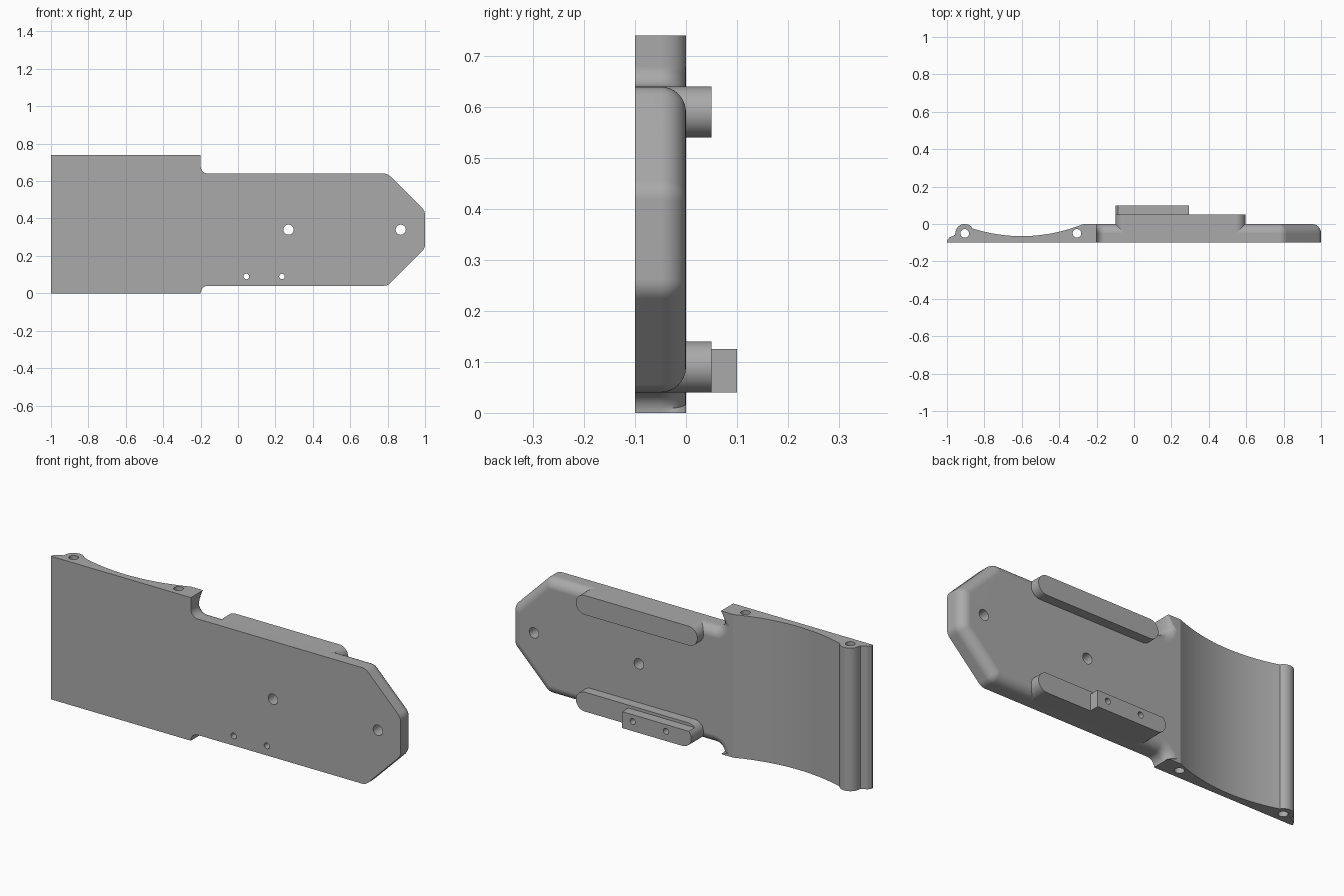
import bpy, bmesh, math
from mathutils import Vector

cube = bpy.data.objects.get("Cube")
if cube:
    bpy.data.objects.remove(cube, do_unlink=True)

grey = bpy.data.materials.new("plain grey")
grey.use_nodes = True
grey.diffuse_color = (0.4, 0.4, 0.4, 1)
grey.node_tree.nodes["Principled BSDF"].inputs["Base Color"].default_value = (0.4, 0.4, 0.4, 1)


def loft(name, rings):
    """Closed solid through rings of equal point count."""
    bm = bmesh.new()
    rows = [[bm.verts.new(p) for p in ring] for ring in rings]
    n = len(rows[0])
    for a, b in zip(rows, rows[1:]):
        for i in range(n):
            j = (i + 1) % n
            bm.faces.new((a[i], a[j], b[j], b[i]))
    bm.faces.new(rows[0])
    bm.faces.new(rows[-1])
    bmesh.ops.recalc_face_normals(bm, faces=bm.faces)
    mesh = bpy.data.meshes.new(name)
    bm.to_mesh(mesh)
    bm.free()
    obj = bpy.data.objects.new(name, mesh)
    bpy.context.collection.objects.link(obj)
    mesh.materials.append(grey)
    return obj


def extrude_y(name, pts, y0, y1):
    return loft(name, [[(x, y, z) for x, z in pts] for y in (y0, y1)])


def extrude_z(name, pts, z0, z1):
    return loft(name, [[(x, y, z) for x, y in pts] for z in (z0, z1)])


def arc(cx, cy, r, a0, a1, n):
    angles = [math.radians(a0 + (a1 - a0) * i / n) for i in range(n + 1)]
    return [(cx + r * math.cos(a), cy + r * math.sin(a)) for a in angles]


def circle(cx, cy, r, n=32):
    return arc(cx, cy, r, 0, 360, n)[:-1]


def select(obj):
    bpy.ops.object.select_all(action='DESELECT')
    obj.select_set(True)
    bpy.context.view_layer.objects.active = obj


def finish(obj, cutters=()):
    """Drill the holes, then smooth the curved faces."""
    select(obj)
    for cutter in cutters:
        mod = obj.modifiers.new("hole", 'BOOLEAN')
        mod.operation = 'DIFFERENCE'
        mod.solver = 'EXACT'
        mod.object = cutter
        bpy.ops.object.modifier_apply(modifier=mod.name)
    bpy.ops.object.shade_smooth_by_angle(angle=math.radians(30))
    mod = obj.modifiers.new("flat face normals", 'WEIGHTED_NORMAL')
    mod.keep_sharp = True


# Drills: two large and two small across the plate, two pin holes along z
large = [extrude_y("large_drill", circle(x, 0.34, 0.027), -0.2, 0.2) for x in (0.27, 0.87)]
small = [extrude_y("small_drill", circle(x, 0.09, 0.015), -0.2, 0.2) for x in (0.045, 0.235)]
pins = [extrude_z("pin_drill", circle(x, -0.05, 0.023), -0.1, 0.9) for x in (-0.905, -0.305)]

# Plate outline with notches and softened nose corners
nose = [(0.8, 0.04), (1, 0.24), (1, 0.44), (0.8, 0.64)]
path = [(-0.16, 0.04)] + nose + [(-0.16, 0.64)]
outline = [(-0.27, 0)] + arc(-0.16, 0, 0.04, 180, 90, 8)
for before, corner, after in zip(path, path[1:], path[2:]):
    p, c, q = Vector(before), Vector(corner), Vector(after)
    s = c + (p - c).normalized() * 0.022
    e = c + (q - c).normalized() * 0.022
    for k in range(6):
        t = k / 5
        outline.append(tuple(s * (1 - t) ** 2 + c * 2 * t * (1 - t) + e * t * t))
outline += arc(-0.16, 0.68, 0.04, 270, 180, 8) + [(-0.2, 0.74), (-0.27, 0.74)]
fixed = {0, 1, len(outline) - 1, len(outline) - 2}


def inset(points, d):
    """Move points inward, keeping the square corners of the wide end."""
    result = []
    for i, p in enumerate(points):
        p = Vector(p)
        if i not in fixed:
            u = (p - Vector(points[i - 1])).normalized()
            v = (Vector(points[(i + 1) % len(points)]) - p).normalized()
            m = Vector((-u.y, u.x)) + Vector((-v.y, v.x))
            p = p + m * d / (1 + u.dot(v))
        result.append(p)
    return result


# Narrow plate with rounded back edge
radius = 0.05
rings = [[(x, -0.1, z) for x, z in outline]]
for k in range(9):
    t = math.pi / 2 * k / 8
    y = -radius + radius * math.sin(t)
    rings.append([(x, y, z) for x, z in inset(outline, radius * (1 - math.cos(t)))])
finish(loft("narrow_plate", rings), large + small)

# Wide end with hollowed back and pin boss
hollow = [(-0.865 + 0.595 * i / 32) for i in range(33)]
profile = [(-1, -0.1), (-1, -0.09), (-0.987, -0.072), (-0.968, -0.064), (-0.958, -0.058)]
profile += arc(-0.905, -0.05, 0.05, 180, 42, 14)
profile += [(x, min(0, -0.065 + (x + 0.6) ** 2 / 1.68)) for x in hollow]
profile += [(-0.27, -0.1)]
finish(extrude_z("wide_end", profile, 0, 0.74), pins)

# Two round-ended rails on the back
for name, z, drills in (("lower_rail", 0.09, small), ("upper_rail", 0.59, [])):
    pts = arc(-0.05, z, 0.05, 90, 270, 20) + arc(0.545, z, 0.05, -90, 90, 20)
    finish(extrude_y(name, pts, -0.06, 0.05), drills)

# Raised block on the lower rail
pts = arc(-0.05, 0.09, 0.05, 135.6, 270, 16) + [(0.295, 0.04), (0.295, 0.125)]
finish(extrude_y("raised_block", pts, 0.05, 0.1), small)

for drill in large + small + pins:
    bpy.data.objects.remove(drill, do_unlink=True)
